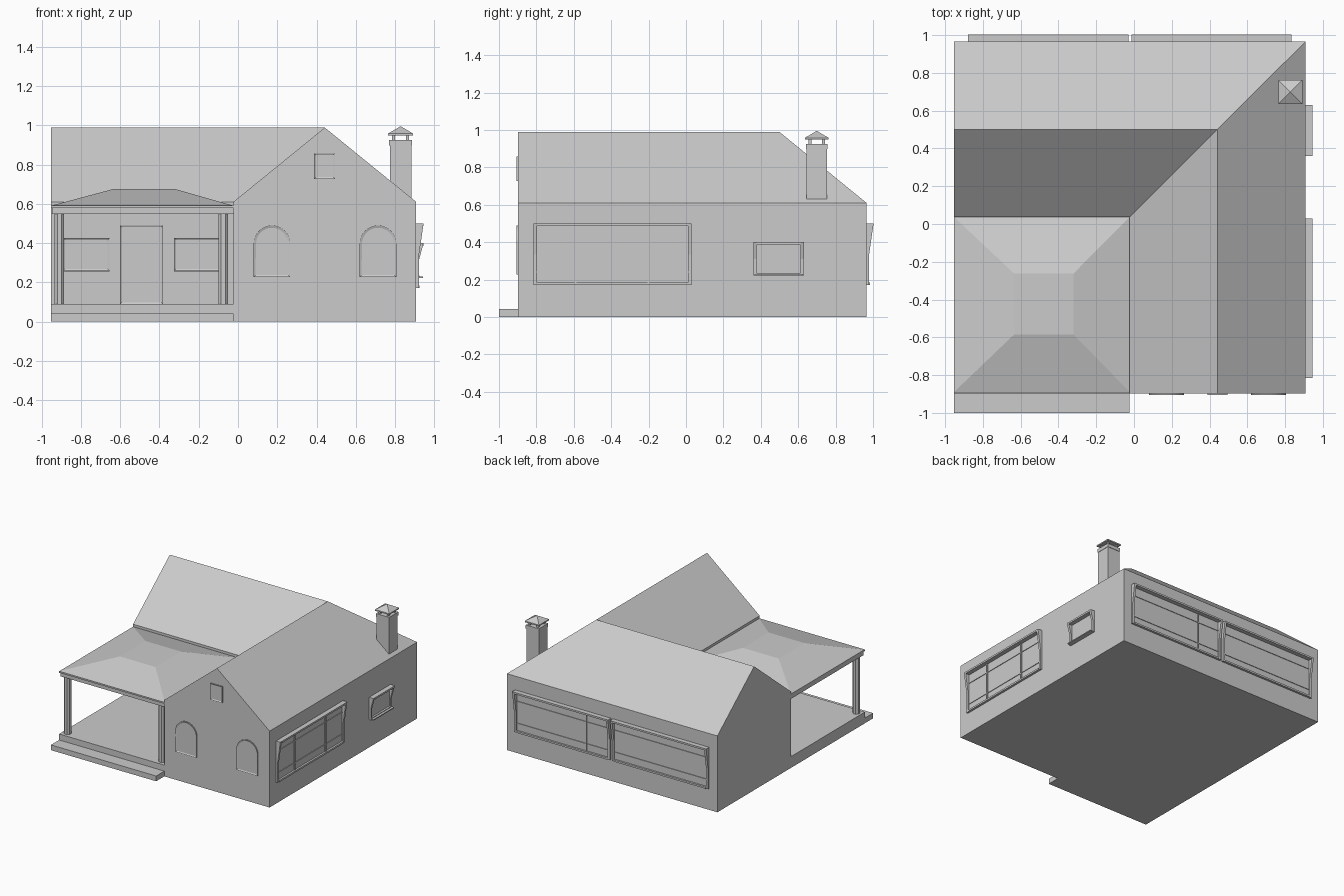
import bpy, bmesh, math
from mathutils import Vector

if "Cube" in bpy.data.objects:
    bpy.data.objects.remove(bpy.data.objects["Cube"])

# wall frames: map (u along wall, d outward, z) to world coordinates
def right(u, d, z): return (0.907 + d, u, z)
def back(u, d, z): return (u, 0.965 + d, z)
def front(u, d, z): return (u, -0.897 - d, z)
def porch(u, d, z): return (u, 0.037 - d, z)

def finish(name, bm):
    bmesh.ops.recalc_face_normals(bm, faces=bm.faces[:])
    me = bpy.data.meshes.new(name)
    bm.to_mesh(me)
    bm.free()
    ob = bpy.data.objects.new(name, me)
    bpy.context.collection.objects.link(ob)
    return ob

def solid(name, verts, faces):
    bm = bmesh.new()
    vs = [bm.verts.new(v) for v in verts]
    for f in faces:
        bm.faces.new([vs[i] for i in f])
    return finish(name, bm)

def loft(name, lower, upper):
    n = len(lower)
    sides = [(i, (i + 1) % n, n + (i + 1) % n, n + i) for i in range(n)]
    return solid(name, lower + upper, sides + [range(n), range(n, 2 * n)])

def rect(x0, x1, y0, y1, z):
    return [(x0, y0, z), (x1, y0, z), (x1, y1, z), (x0, y1, z)]

def box(name, x0, x1, y0, y1, z0, z1):
    return loft(name, rect(x0, x1, y0, y1, z0), rect(x0, x1, y0, y1, z1))

def wall_box(name, wall, u0, u1, d0, d1, z0, z1):
    return loft(name, [wall(*p) for p in rect(u0, u1, d0, d1, z0)],
                [wall(*p) for p in rect(u0, u1, d0, d1, z1)])

# framed panel: outline raised off the wall with a recessed centre
def panel(name, wall, outline, depth=0.008, border=0.012):
    bm = bmesh.new()
    a = [bm.verts.new(wall(u, 0, z)) for u, z in outline]
    b = [bm.verts.new(wall(u, depth, z)) for u, z in outline]
    n = len(a)
    for i in range(n):
        j = (i + 1) % n
        bm.faces.new((a[i], a[j], b[j], b[i]))
    bm.faces.new(a)
    face = bm.faces.new(b)
    bmesh.ops.recalc_face_normals(bm, faces=bm.faces[:])
    bmesh.ops.inset_region(bm, faces=[face], thickness=border, depth=-depth * 0.6)
    return finish(name, bm)

def rect2(u0, u1, z0, z1):
    return [(u0, z0), (u1, z0), (u1, z1), (u0, z1)]

# window with tapered side cheeks, a sloping hood, sill and glazing bars
def hooded_window(name, wall, u0, u1, z0, z1, uprights=(), rails=()):
    t, slim, deep = 0.018, 0.014, 0.038
    zm = z0 + (z1 - z0) * 0.5
    prof = [(0, z0), (slim, z0), (slim, zm), (deep, z1), (0, z1)]
    for side, a, b in (("left", u0, u0 + t), ("right", u1 - t, u1)):
        loft(f"{name}_{side}_cheek", [wall(a, d, z) for d, z in prof],
             [wall(b, d, z) for d, z in prof])
    a, b = u0 + t, u1 - t
    wall_box(name + "_hood", wall, a, b, 0, deep, z1 - 0.014, z1)
    wall_box(name + "_sill", wall, a, b, 0, slim + 0.004, z0, z0 + 0.014)
    wall_box(name + "_pane", wall, a, b, 0, 0.003, z0 + 0.014, z1 - 0.014)
    for u in uprights:
        wall_box(name + "_upright", wall, u - 0.005, u + 0.005, 0.003, 0.011, z0 + 0.014, z1 - 0.014)
    for z in rails:
        wall_box(name + "_rail", wall, a, b, 0.003, 0.008, z - 0.003, z + 0.003)

# L-shaped house shell with valley, hip and two gables
plan = [(-0.953, 0.037), (-0.023, 0.037), (-0.023, -0.897),
        (0.907, -0.897), (0.907, 0.965), (-0.953, 0.965)]
verts = [(x, y, 0) for x, y in plan] + [(x, y, 0.61) for x, y in plan]
verts += [(-0.953, 0.501, 0.988), (0.442, 0.501, 0.988), (0.442, -0.897, 0.988)]
solid("house_shell", verts, [
    (0, 1, 2, 3, 4, 5), (0, 1, 7, 6), (1, 2, 8, 7), (3, 4, 10, 9), (4, 5, 11, 10),
    (2, 3, 9, 14, 8), (5, 0, 6, 12, 11),
    (6, 7, 13, 12), (7, 8, 14, 13), (14, 9, 10, 13), (13, 10, 11, 12)])

# porch floor, step and roof
box("porch_floor", -0.953, -0.023, -0.897, 0.037, 0, 0.09)
box("porch_step", -0.953, -0.023, -1.0, -0.897, 0, 0.042)
box("porch_beam", -0.948, -0.023, -0.885, 0.037, 0.547, 0.578)
box("porch_eave", -0.953, -0.023, -0.895, 0.037, 0.578, 0.59)
loft("porch_roof", rect(-0.953, -0.023, -0.89, 0.037, 0.59),
     rect(-0.635, -0.32, -0.585, -0.262, 0.675))

# octagonal porch posts
for side, x in (("left", -0.91), ("right", -0.075)):
    ring = [(x + 0.027 * math.cos(math.pi * (k + 0.5) / 4),
             -0.85 + 0.027 * math.sin(math.pi * (k + 0.5) / 4)) for k in range(8)]
    loft(side + "_porch_post", [(a, b, 0.09) for a, b in ring], [(a, b, 0.547) for a, b in ring])

# front door and porch windows
panel("front_door", porch, rect2(-0.6, -0.383, 0.09, 0.49))
for side, u0, u1 in (("left", -0.89, -0.655), ("right", -0.325, -0.09)):
    panel(side + "_porch_window", porch, rect2(u0, u1, 0.26, 0.425))
    wall_box(side + "_porch_sill", porch, u0, u1, 0, 0.016, 0.255, 0.262)

# arched windows and gable vent on the front wing
for side, c in (("left", 0.173), ("right", 0.713)):
    arch = [(c + 0.093 * math.cos(math.pi * k / 16), 0.397 + 0.093 * math.sin(math.pi * k / 16))
            for k in range(17)]
    panel(side + "_arched_window", front, [(c - 0.093, 0.228), (c + 0.093, 0.228)] + arch)
panel("gable_vent", front, rect2(0.388, 0.494, 0.727, 0.857))

# hooded windows on the right and back walls
hooded_window("side_window", right, -0.815, 0.03, 0.17, 0.5, (-0.59, -0.2), (0.24, 0.415))
hooded_window("small_window", right, 0.36, 0.63, 0.222, 0.4)
wall_box("small_window_ledge", right, 0.365, 0.625, 0, 0.036, 0.222, 0.23)
hooded_window("back_window_left", back, -0.88, -0.03, 0.17, 0.5, (), (0.24, 0.415))
hooded_window("back_window_right", back, -0.012, 0.835, 0.17, 0.5, (0.2,), (0.24, 0.415))

# chimney with four small legs and a pyramid cap
cx, cy = 0.828, 0.699
def centred(name, r, z0, z1):
    return box(name, cx - r, cx + r, cy - r, cy + r, z0, z1)
centred("chimney_shaft", 0.055, 0.6, 0.897)
centred("chimney_collar", 0.058, 0.897, 0.925)
for sx in (-1, 1):
    for sy in (-1, 1):
        x, y = cx + sx * 0.036, cy + sy * 0.036
        box("chimney_leg", x - 0.008, x + 0.008, y - 0.008, y + 0.008, 0.925, 0.95)
centred("chimney_cap", 0.063, 0.948, 0.958)
base = rect(cx - 0.063, cx + 0.063, cy - 0.063, cy + 0.063, 0.958)
solid("chimney_cap_top", base + [(cx, cy, 0.995)],
      [(0, 1, 2, 3)] + [(i, (i + 1) % 4, 4) for i in range(4)])
